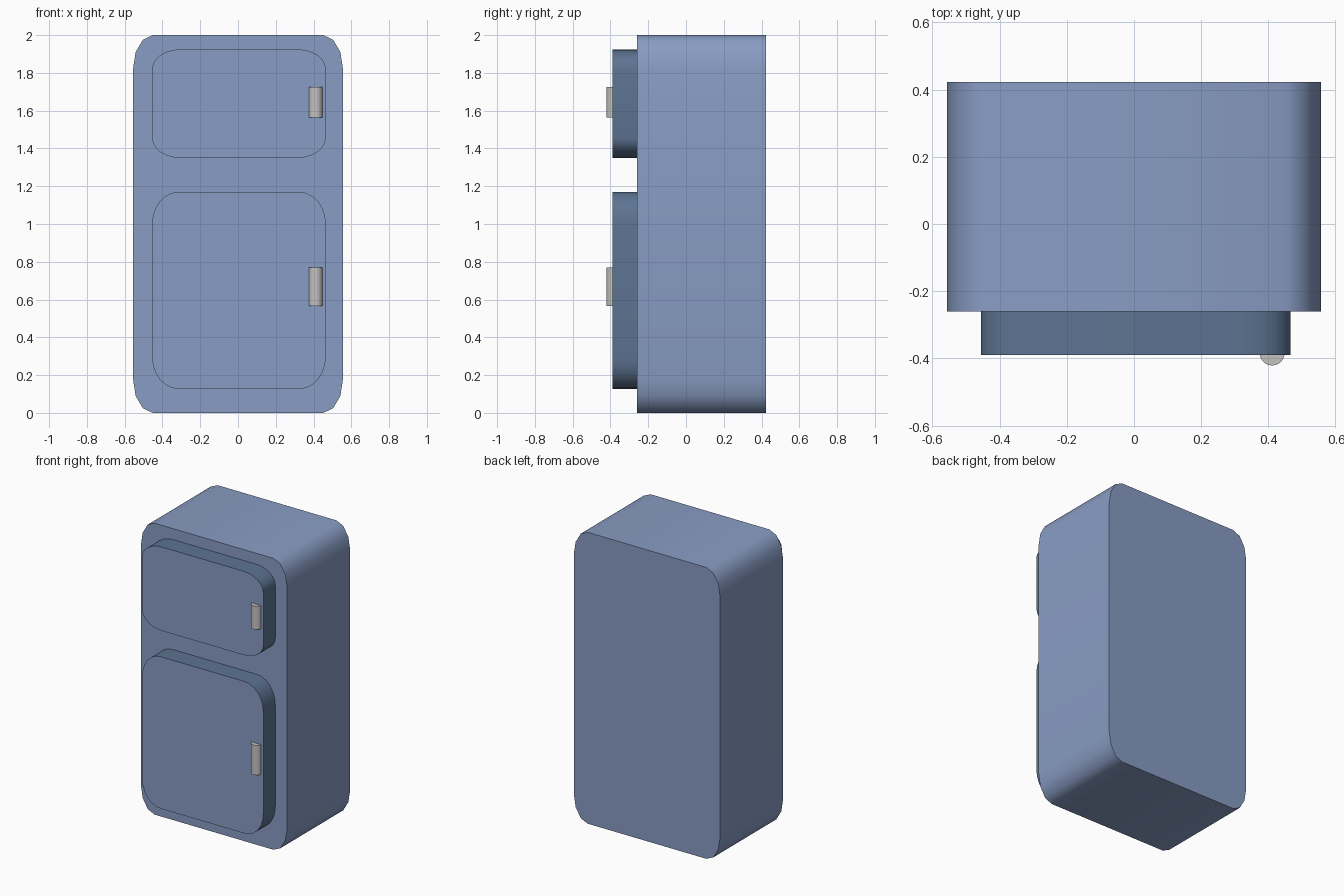
import bpy, bmesh, math

if "Cube" in bpy.data.objects:
    bpy.data.objects.remove(bpy.data.objects["Cube"])


def material(name, rgb):
    m = bpy.data.materials.new(name)
    m.diffuse_color = (*rgb, 1)
    m.use_nodes = True
    m.node_tree.nodes["Principled BSDF"].inputs["Base Color"].default_value = m.diffuse_color
    return m


BLUE = material("pale blue", (0.25, 0.335, 0.55))
RIM = material("slate blue door edge", (0.11, 0.175, 0.29))
GREY = material("light grey handle", (0.56, 0.55, 0.53))


def rounded_slab(name, x0, x1, z0, z1, y0, y1, rx, rz, steps, side_mat):
    """Rounded rectangle in XZ extruded along Y; flat caps in pale blue."""
    bm = bmesh.new()
    corners = [(x1 - rx, z1 - rz, 0), (x0 + rx, z1 - rz, 90),
               (x0 + rx, z0 + rz, 180), (x1 - rx, z0 + rz, 270)]
    front = []
    for cx, cz, start in corners:
        for i in range(steps + 1):
            a = math.radians(start + 90 * i / steps)
            front.append(bm.verts.new((cx + rx * math.cos(a), y0, cz + rz * math.sin(a))))
    cap = bm.faces.new(front)
    ext = bmesh.ops.extrude_face_region(bm, geom=[cap], use_keep_orig=True)
    bmesh.ops.translate(bm, vec=(0, y1 - y0, 0),
                        verts=[g for g in ext["geom"] if isinstance(g, bmesh.types.BMVert)])
    bmesh.ops.recalc_face_normals(bm, faces=bm.faces)
    for f in bm.faces:
        is_cap = abs(f.normal.y) > 0.9
        f.material_index = 0 if is_cap else 1
        f.smooth = not is_cap
    for e in bm.edges:
        if len({f.material_index for f in e.link_faces}) > 1 or e.calc_face_angle(0) > math.radians(40):
            e.smooth = False
    # sharp rim around both caps
    for f in bm.faces:
        if not f.smooth:
            for e in f.edges:
                e.smooth = False
    me = bpy.data.meshes.new(name)
    bm.to_mesh(me)
    bm.free()
    me.materials.append(BLUE)
    me.materials.append(side_mat)
    ob = bpy.data.objects.new(name, me)
    bpy.context.collection.objects.link(ob)
    return ob


def handle(name, z0, z1):
    """Vertical bar half sunk into the door front."""
    bpy.ops.mesh.primitive_cylinder_add(vertices=24, radius=0.037, depth=z1 - z0,
                                        location=(0.411, -0.384, (z0 + z1) / 2))
    ob = bpy.context.object
    ob.name = name
    ob.data.materials.append(GREY)
    bpy.ops.object.shade_smooth_by_angle(angle=math.radians(40))


# cabinet
rounded_slab("cabinet", -0.556, 0.556, 0, 2, -0.26, 0.423, 0.105, 0.18, 3, BLUE)
# doors
rounded_slab("freezer_door", -0.455, 0.465, 1.35, 1.925, -0.39, -0.26, 0.15, 0.105, 6, RIM)
rounded_slab("fridge_door", -0.455, 0.465, 0.127, 1.17, -0.39, -0.26, 0.14, 0.17, 6, RIM)
# handles
handle("freezer_handle", 1.565, 1.725)
handle("fridge_handle", 0.565, 0.77)
